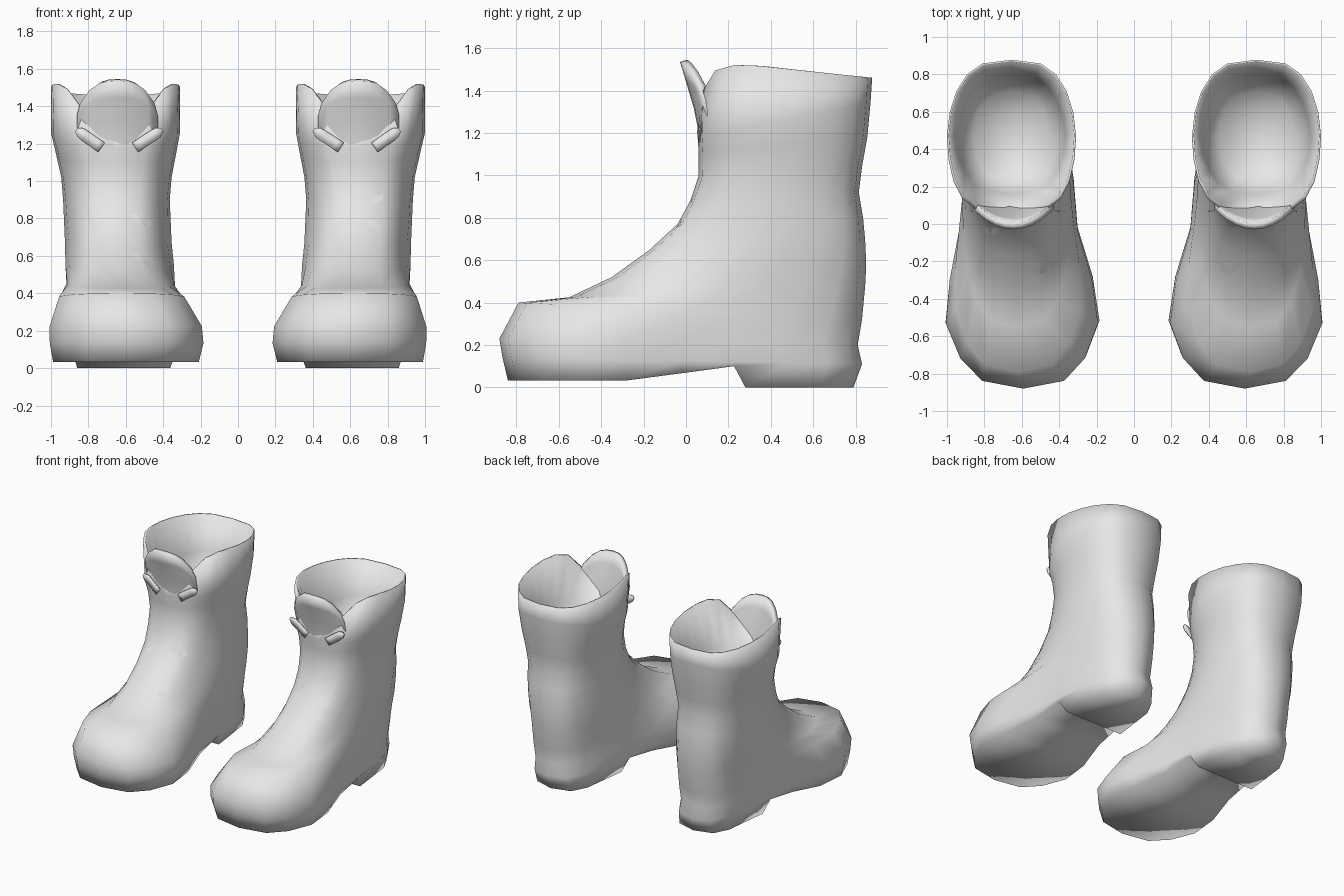
import bpy, bmesh, math
from mathutils import Vector
from mathutils.bvhtree import BVHTree

if "Cube" in bpy.data.objects:
    bpy.data.objects.remove(bpy.data.objects["Cube"])

N = 20
grey = bpy.data.materials.new("light_grey")
grey.diffuse_color = (0.8, 0.8, 0.8, 1)
grey.use_nodes = True
grey.node_tree.nodes["Principled BSDF"].inputs["Base Color"].default_value = grey.diffuse_color


def lerp(a, b, t):
    t = max(0.0, min(1.0, t))
    return a + (b - a) * t


def ring(yf, yb, wf, wm, wb, cf, cb, zfun, pf=0.65, pb=0.65):
    """Closed outline from toe to heel; half width runs wf > wm > wb."""
    pts = []
    for i in range(N):
        a = 2 * math.pi * i / N
        u = (1 - math.cos(a)) / 2
        w = lerp(wf, wm, (u - 0.2) / 0.3) if u < 0.5 else lerp(wm, wb, (u - 0.5) / 0.5)
        s = math.sin(a)
        x = lerp(cf, cb, u) + math.copysign(abs(s) ** (pf if u < 0.5 else pb), s) * w
        y = yf + (yb - yf) * u
        pts.append(Vector((x, y, zfun(u, y))))
    return pts


def tilt(zf, zb):
    return lambda u, y: zf + (zb - zf) * u


def finish(name, bm, angle=55, solid=0):
    bmesh.ops.recalc_face_normals(bm, faces=bm.faces)
    me = bpy.data.meshes.new(name)
    bm.to_mesh(me)
    bm.free()
    ob = bpy.data.objects.new(name, me)
    bpy.context.collection.objects.link(ob)
    me.materials.append(grey)
    bpy.ops.object.select_all(action='DESELECT')
    ob.select_set(True)
    bpy.context.view_layer.objects.active = ob
    bpy.ops.object.shade_smooth_by_angle(angle=math.radians(angle))
    if solid:
        m = ob.modifiers.new("thickness", 'SOLIDIFY')
        m.thickness = solid
        m.offset = 0
    ob.modifiers.new("pair", 'MIRROR')     # left boot mirrors the right one
    return ob


def loft(rings):
    bm = bmesh.new()
    vs = [[bm.verts.new(p) for p in r] for r in rings]
    for a, b in zip(vs, vs[1:]):
        for i in range(N):
            j = (i + 1) % N
            bm.faces.new((a[i], a[j], b[j], b[i]))
    for r in (vs[0], vs[-1]):              # caps made of cross strips
        for i in range(N // 2):
            q = [r[i], r[i + 1], r[(N - i - 1) % N], r[(N - i) % N]]
            bm.faces.new(list(dict.fromkeys(q)))
    return bm


# Boot body: sole with heel step, foot, ankle, shaft, rim and lining
def sole_z(u, y):
    if u > 0.7:
        return 0.0                         # heel
    return 0.033 if y < -0.25 else lerp(0.035, 0.1, (y + 0.25) / 0.47)


def rim_z(u, y):
    if u < 0.01:
        return 1.22
    if u < 0.05:
        return 1.40
    if u < 0.15:
        return 1.495
    return lerp(1.52, 1.46, (u - 0.3) / 0.7)


rows = [
    (-0.84, 0.79, 0.45, 0.30, 0.26, 0.595, 0.615, sole_z, 0.65, 0.5),
    (-0.865, 0.83, 0.475, 0.305, 0.285, 0.588, 0.625, tilt(0.14, 0.11)),
    (-0.88, 0.81, 0.47, 0.31, 0.285, 0.592, 0.63, tilt(0.23, 0.20)),
    (-0.79, 0.83, 0.385, 0.30, 0.29, 0.62, 0.63, tilt(0.40, 0.32)),
    (-0.55, 0.845, 0.30, 0.29, 0.29, 0.625, 0.63, tilt(0.425, 0.48)),
    (-0.35, 0.85, 0.27, 0.29, 0.29, 0.63, 0.635, tilt(0.52, 0.58)),
    (-0.17, 0.845, 0.26, 0.285, 0.285, 0.64, 0.64, tilt(0.65, 0.69)),
    (-0.04, 0.835, 0.27, 0.285, 0.28, 0.645, 0.645, tilt(0.77, 0.80)),
    (0.02, 0.815, 0.275, 0.285, 0.28, 0.65, 0.65, tilt(0.88, 0.92)),
    (0.06, 0.83, 0.29, 0.295, 0.295, 0.65, 0.65, tilt(1.0, 1.04)),
    (0.06, 0.855, 0.31, 0.32, 0.315, 0.652, 0.652, tilt(1.1, 1.18)),
    (0.055, 0.87, 0.335, 0.345, 0.335, 0.655, 0.655, tilt(1.18, 1.34), 0.6),
    (0.06, 0.878, 0.345, 0.345, 0.335, 0.655, 0.655, rim_z, 0.5),
    (0.085, 0.868, 0.335, 0.335, 0.325, 0.655, 0.655, rim_z, 0.5),
    (0.16, 0.80, 0.29, 0.29, 0.26, 0.655, 0.655, tilt(1.15, 1.22)),
    (0.24, 0.70, 0.2, 0.2, 0.2, 0.655, 0.655, tilt(0.95, 0.95)),
]
rings = [ring(*r) for r in rows]
for i in (7, N - 7):                       # heel front edge
    rings[0][i].y = 0.28
bm = loft(rings)
surface = BVHTree.FromBMesh(bm)
finish("boot_body", bm, 180)

# Tongue: curved flap leaning forward out of the opening
bm = bmesh.new()
grid = []
for v, half, y in ((0, 0.16, 0.088), (0.25, 0.19, 0.076), (0.5, 0.21, 0.054),
                   (0.8, 0.21, 0.015), (1, 0.19, -0.012)):
    line = []
    for k in range(9):
        s = k / 4 - 1
        z = 1.1 + v * (0.44 - 0.12 * abs(s) ** 3)
        line.append(bm.verts.new((0.645 + s * half, y + (0.05 + 0.04 * v) * s * s, z)))
    grid.append(line)
for a, b in zip(grid, grid[1:]):
    for k in range(8):
        bm.faces.new((a[k], a[k + 1], b[k + 1], b[k]))
finish("tongue", bm, 60, 0.035)


# Straps laid over the front surface between two (x, z) points
def strap(name, p0, p1, width, lift, thick, ymax, rounded=False):
    bm = bmesh.new()
    d = Vector((p1[0] - p0[0], p1[1] - p0[1]))
    n = Vector((-d.y, d.x)).normalized() * width / 2
    prev = None
    for k in range(7):
        t = k / 6
        h = math.sqrt(max(0.12, 1 - (1 - min(1, 4 * t)) ** 2)) if rounded else 1
        pair = []
        for sgn in (-1, 1):
            q = Vector(p0) + d * t + n * sgn * h
            hit = surface.ray_cast(Vector((q.x, -2, q.y)), Vector((0, 1, 0)))[0]
            y = min(hit.y, ymax) if hit else ymax
            pair.append(bm.verts.new((q.x, y - lift, q.y)))
        if prev:
            bm.faces.new((prev[0], pair[0], pair[1], prev[1]))
        prev = pair
    finish(name, bm, 40, thick)


strap("inner_pull_tab", (0.405, 1.275), (0.55, 1.18), 0.06, 0.006, 0.008, 0.075, True)
strap("outer_pull_tab", (0.865, 1.275), (0.73, 1.18), 0.06, 0.006, 0.008, 0.075, True)
for i, (a, b) in enumerate((((0.46, 0.55), (0.57, 0.61)), ((0.47, 0.76), (0.57, 0.82)),
                            ((0.80, 0.73), (0.70, 0.78)), ((0.78, 0.92), (0.70, 0.88)))):
    strap("lace_%d" % (i + 1), a, b, 0.03, 0.001, 0, 0.12)
